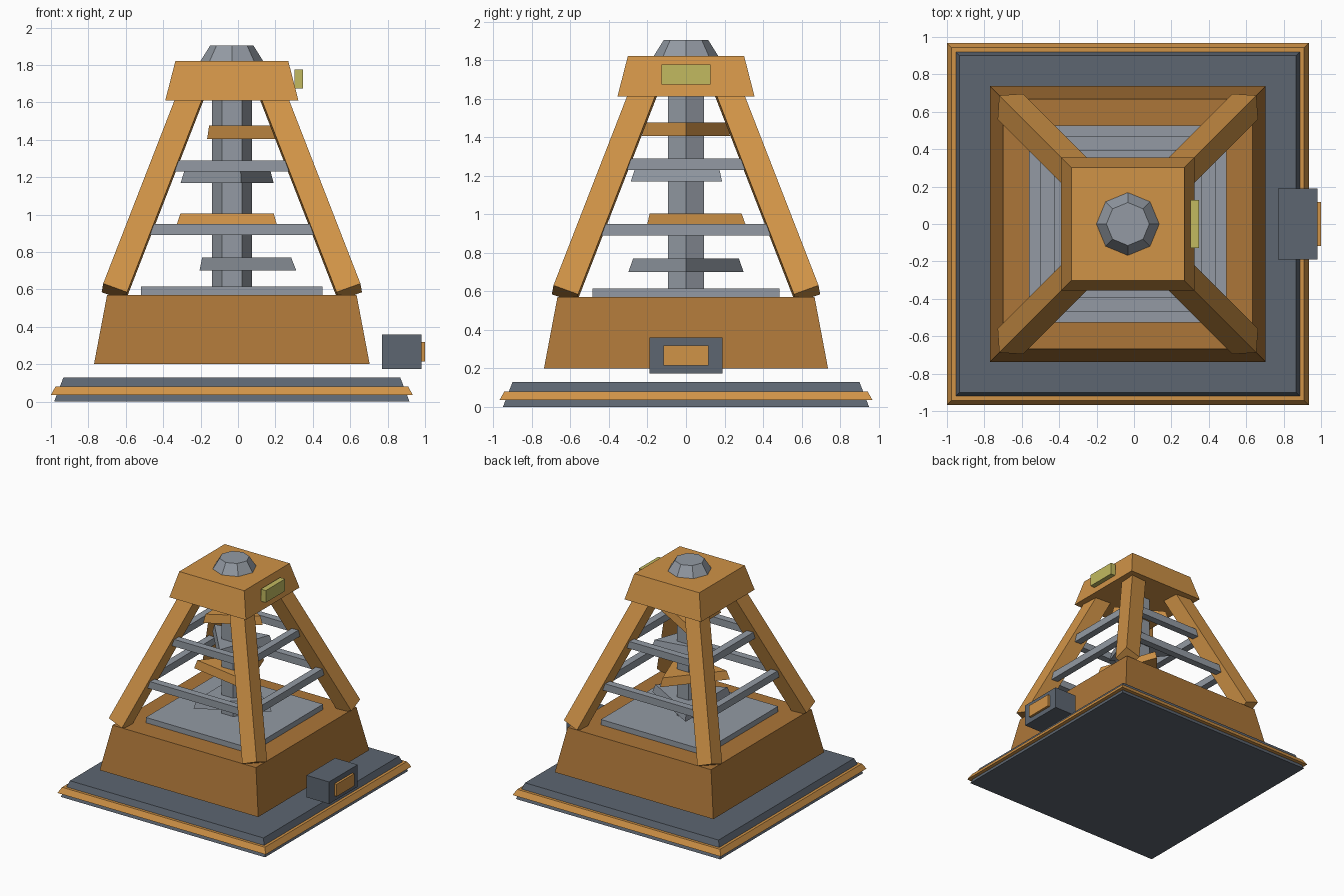
import bpy, bmesh
from math import radians, sqrt
from mathutils import Matrix, Vector

if "Cube" in bpy.data.objects:
    bpy.data.objects.remove(bpy.data.objects["Cube"])

CX = -0.033  # tower axis; the side box sticks out on +x


def material(name, srgb):
    lin = [(c / 255 / 12.92) if c < 11 else ((c / 255 + 0.055) / 1.055) ** 2.4 for c in srgb]
    m = bpy.data.materials.new(name)
    m.use_nodes = True
    m.diffuse_color = (*lin, 1)
    m.node_tree.nodes["Principled BSDF"].inputs["Base Color"].default_value = (*lin, 1)
    return m


ORANGE = material("orange wood", (208, 147, 71))
BROWN = material("brown wood", (172, 118, 56))
SLATE = material("dark slate", (93, 102, 113))
GREY = material("light grey metal", (147, 154, 163))
YELLOW = material("pale yellow", (194, 186, 96))


def finish(name, bm, mat):
    bmesh.ops.recalc_face_normals(bm, faces=bm.faces)
    mesh = bpy.data.meshes.new(name)
    bm.to_mesh(mesh)
    bm.free()
    mesh.materials.append(mat)
    ob = bpy.data.objects.new(name, mesh)
    bpy.context.collection.objects.link(ob)
    return ob


def prism(name, mat, sides, r0, r1, z0, z1, angle=0):
    """Tapered prism on the tower axis, first corner at the given angle."""
    bm = bmesh.new()
    bmesh.ops.create_cone(bm, cap_ends=True, segments=sides, radius1=r0, radius2=r1, depth=z1 - z0)
    v = max(bm.verts, key=lambda p: p.co.x + p.co.y * 0.01)
    start = v.co.to_2d().angle_signed(Vector((1, 0)))
    place = Matrix.Translation((CX, 0, (z0 + z1) / 2))
    bm.transform(place @ Matrix.Rotation(radians(angle) - start, 4, "Z"))
    return finish(name, bm, mat)


def square(name, mat, h0, h1, z0, z1):
    """Square frustum given by its half widths."""
    return prism(name, mat, 4, h0 * sqrt(2), h1 * sqrt(2), z0, z1, 45)


def box(name, mat, size, matrix):
    bm = bmesh.new()
    bmesh.ops.create_cube(bm, size=1)
    bm.transform(matrix @ Matrix.Diagonal((*size, 1)))
    return finish(name, bm, mat)


def block(name, mat, lo, hi):
    lo, hi = Vector(lo), Vector(hi)
    return box(name, mat, hi - lo, Matrix.Translation((lo + hi) / 2))


# Base slab with trim, floating body and floor plate
square("base_slab", SLATE, 0.95, 0.9, 0, 0.13)
square("base_trim", ORANGE, 0.968, 0.943, 0.035, 0.08)
square("lower_body", BROWN, 0.737, 0.667, 0.2, 0.57)
square("floor_plate", GREY, 0.485, 0.485, 0.56, 0.615)

# Cap, knob and central column
square("top_cap", ORANGE, 0.356, 0.302, 1.61, 1.82)
prism("top_knob", GREY, 8, 0.168, 0.115, 1.82, 1.905)
prism("central_column", GREY, 6, 0.107, 0.107, 0.6, 1.63)

# Triangular steps turning around the column
for i in range(4):
    r = 0.345 - 0.027 * i
    z = 0.7 + 0.235 * i
    prism(f"step_{i + 1}", ORANGE if i % 2 else GREY, 3, r, r * 0.92, z, z + 0.07, 80 * i)


# Leaning corner legs
def leg_reach(z):
    return 0.628 - 0.389 * (z - 0.585)


for sx, side in ((-1, "right"), (1, "left")):
    for sy, end in ((-1, "front"), (1, "back")):
        foot, top = (Vector((CX + sx * leg_reach(z), sy * leg_reach(z), z)) for z in (0.585, 1.68))
        axis = top - foot
        tilt = Vector((0, 0, 1)).rotation_difference(axis).to_matrix().to_4x4()
        box(f"{end}_{side}_leg", ORANGE, (0.136, 0.136, axis.length),
            Matrix.Translation((foot + top) / 2) @ tilt)

# Two rings of rails between the legs
for ring, z in (("lower", 0.92), ("upper", 1.26)):
    d = leg_reach(z)
    for k, side in enumerate(("front", "left", "back", "right")):
        turn = Matrix.Translation((CX, 0, z)) @ Matrix.Rotation(radians(90 * k), 4, "Z")
        box(f"{ring}_{side}_rail", GREY, (2 * d, 0.06, 0.06), turn @ Matrix.Translation((0, -d, 0)))

# Side box with panel, and the plate on the cap
block("side_box", SLATE, (0.77, -0.19, 0.175), (0.98, 0.19, 0.36))
block("side_box_panel", ORANGE, (0.97, -0.117, 0.215), (1.0, 0.117, 0.318))
block("cap_plate", YELLOW, (0.302, -0.128, 1.674), (0.348, 0.128, 1.776))
